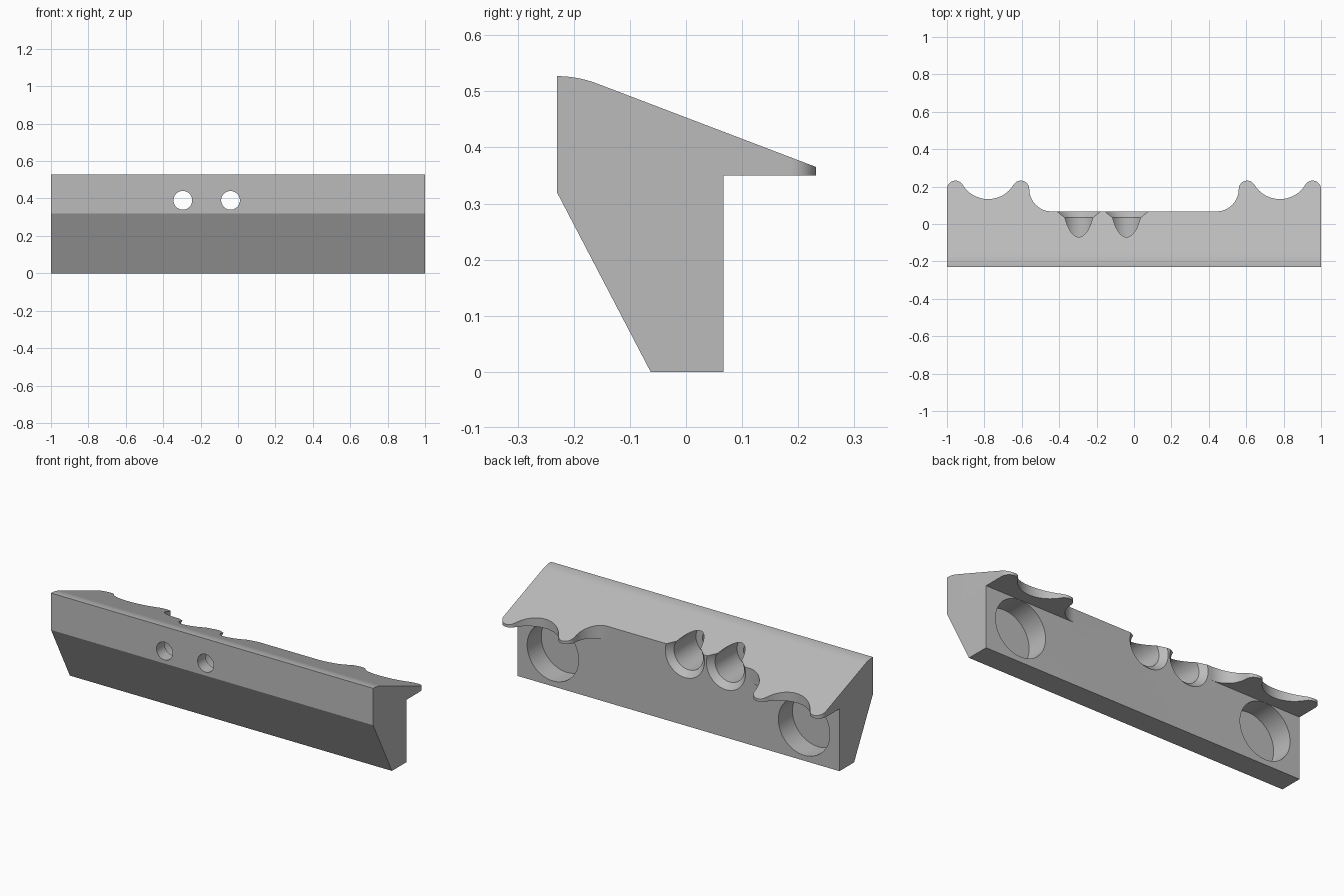
import bpy, bmesh
from math import sin, cos, radians, pi

if "Cube" in bpy.data.objects:
    bpy.data.objects.remove(bpy.data.objects["Cube"], do_unlink=True)

grey = bpy.data.materials.new("plain grey")
grey.use_nodes = True
grey.diffuse_color = (0.5, 0.5, 0.5, 1)
grey.node_tree.nodes["Principled BSDF"].inputs["Base Color"].default_value = (0.5, 0.5, 0.5, 1)


def arc(cx, cy, r, a0, a1, n=16):
    """Points along an arc, angles in degrees."""
    angles = [radians(a0 + (a1 - a0) * i / n) for i in range(n + 1)]
    return [(round(cx + r * cos(a), 5), round(cy + r * sin(a), 5)) for a in angles]


def make_object(name, bm):
    bmesh.ops.remove_doubles(bm, verts=bm.verts, dist=1e-5)
    bmesh.ops.recalc_face_normals(bm, faces=bm.faces)
    mesh = bpy.data.meshes.new(name)
    bm.to_mesh(mesh)
    bm.free()
    mesh.materials.append(grey)
    obj = bpy.data.objects.new(name, mesh)
    bpy.context.collection.objects.link(obj)
    return obj


def prism(name, points, place, offset):
    """Closed outline pushed along an offset."""
    bm = bmesh.new()
    face = bm.faces.new([bm.verts.new(place(p)) for p in dict.fromkeys(points)])
    top = bmesh.ops.extrude_face_region(bm, geom=[face])["geom"]
    verts = [v for v in top if isinstance(v, bmesh.types.BMVert)]
    bmesh.ops.translate(bm, verts=verts, vec=offset)
    return make_object(name, bm)


def turned(name, x, z, profile, n=64):
    """Solid of (y, radius) steps turned about an axis along y."""
    bm = bmesh.new()
    rings = [[bm.verts.new((x + r * cos(2 * pi * i / n), y, z + r * sin(2 * pi * i / n)))
              for i in range(n)] for y, r in profile]
    for a, b in zip(rings, rings[1:]):
        for i in range(n):
            j = (i + 1) % n
            bm.faces.new((a[i], a[j], b[j], b[i]))
    bm.faces.new(rings[0])
    bm.faces.new(rings[-1])
    return make_object(name, bm)


def combine(target, cutter, operation):
    mod = target.modifiers.new(operation.lower(), "BOOLEAN")
    mod.operation, mod.solver, mod.object = operation, "EXACT", cutter
    bpy.context.view_layer.objects.active = target
    bpy.ops.object.modifier_apply(modifier=mod.name)
    bpy.data.objects.remove(cutter, do_unlink=True)


# Rail body: side section with rounded top edge and overhanging lip
back = 0.067
section = arc(-0.23, 0.327, 0.2, 90, 69, 10)
section += [(0.232, 0.365), (0.232, 0.35), (back, 0.35), (back, 0), (-0.063, 0), (-0.23, 0.32)]
rail = prism("mounting_rail", section, lambda p: (-1, p[0], p[1]), (2, 0, 0))

# Plan outline: rounded fingers and scoops at both ends of the lip
half = arc(0.44, 0.187, 0.12, 270, 360)
half += arc(0.605, 0.187, 0.045, 180, 31)
half += arc(0.78, 0.292, 0.159, 211, 329, 24)
half += arc(0.955, 0.187, 0.045, 149, 0)
half += [(1.05, 0.187), (1.05, -0.3)]
outline = half + [(-x, y) for x, y in reversed(half)]
plan = prism("plan_cutter", outline, lambda p: (p[0], p[1], -0.2), (0, 0, 1))
combine(rail, plan, "INTERSECT")

# Round pockets in the back, one near each end
for side in (-1, 1):
    pocket = turned("pocket_cutter", side * 0.78, 0.19, [(-0.058, 0.1595), (0.3, 0.1595)])
    combine(rail, pocket, "DIFFERENCE")

# Countersunk bores with through holes to the front
bore = [(-0.3, 0.05), (-0.16, 0.05), (-0.16, 0.09), (0.035, 0.09), (0.1, 0.154)]
for x in (-0.295, -0.04):
    combine(rail, turned("bore_cutter", x, 0.39, bore), "DIFFERENCE")

# Smooth curves, sharp edges
bpy.ops.object.select_all(action="DESELECT")
rail.select_set(True)
bpy.context.view_layer.objects.active = rail
bpy.ops.object.shade_smooth_by_angle(angle=radians(25))
